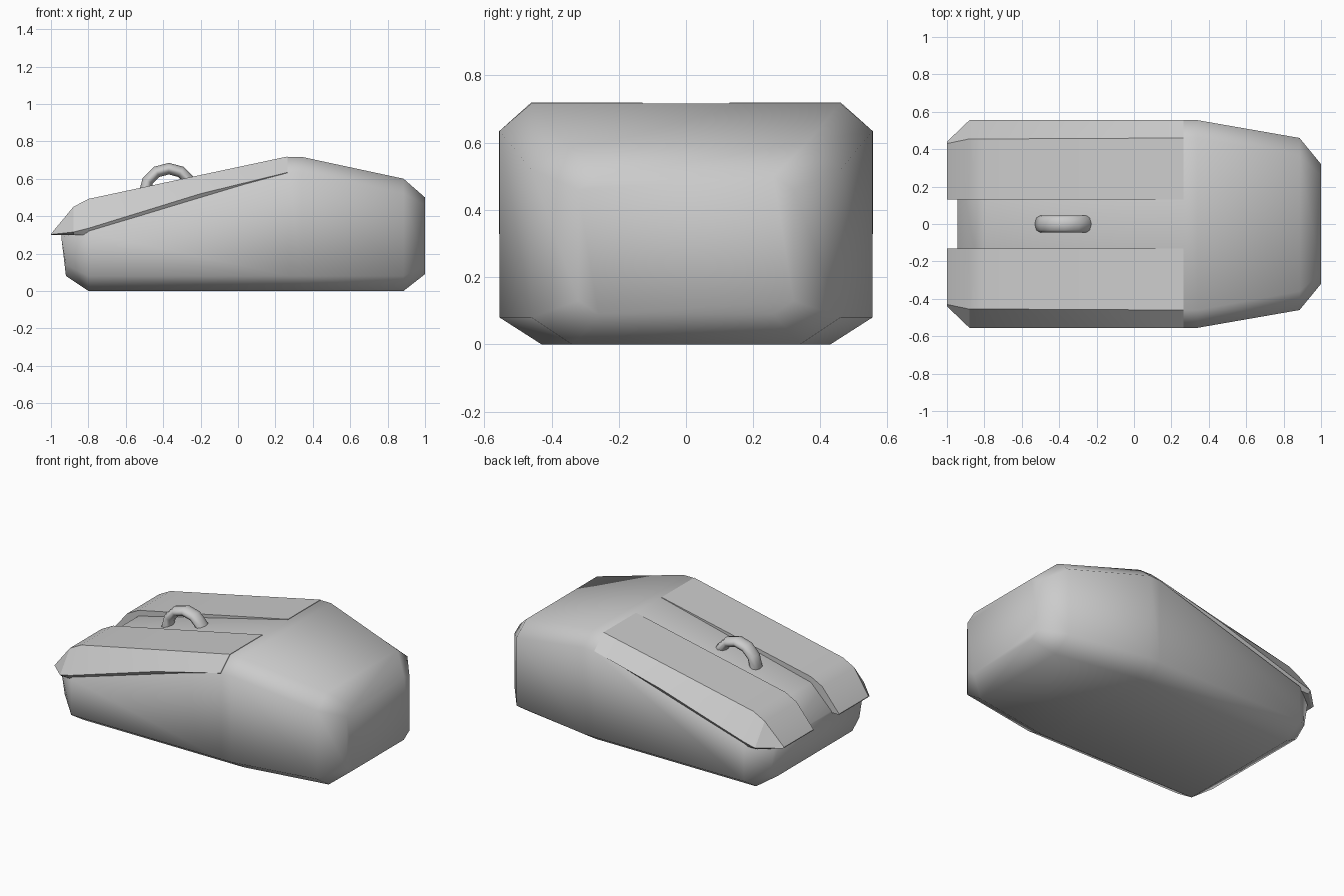
import bpy, bmesh, math

if "Cube" in bpy.data.objects:
    bpy.data.objects.remove(bpy.data.objects["Cube"])


def loft(name, rings):
    """Skin a list of equal-length point rings and cap both ends."""
    bm = bmesh.new()
    loops = [[bm.verts.new(p) for p in ring] for ring in rings]
    n = len(loops[0])
    for a, b in zip(loops, loops[1:]):
        for i in range(n):
            j = (i + 1) % n
            bm.faces.new((a[i], a[j], b[j], b[i]))
    bm.faces.new(loops[0])
    bm.faces.new(loops[-1])
    bmesh.ops.recalc_face_normals(bm, faces=bm.faces)
    mesh = bpy.data.meshes.new(name)
    bm.to_mesh(mesh)
    bm.free()
    obj = bpy.data.objects.new(name, mesh)
    bpy.context.collection.objects.link(obj)
    return obj


def body_ring(x, x_top, low, side_low, side_high, top):
    """Chamfered rectangle; each corner is (half width, height)."""
    half = [(x, *low), (x, *side_low), (x_top, *side_high), (x_top, *top)]
    return half + [(px, -y, z) for px, y, z in reversed(half)]


# Body shell, from front to back
body = loft("body", [
    body_ring(-0.92, -0.945, (0.38, 0.08), (0.45, 0.14), (0.45, 0.29), (0.38, 0.31)),
    body_ring(-0.80, -0.80, (0.43, 0.0), (0.555, 0.08), (0.555, 0.31), (0.43, 0.455)),
    body_ring(0.27, 0.27, (0.43, 0.0), (0.555, 0.08), (0.555, 0.63), (0.46, 0.717)),
    body_ring(0.34, 0.34, (0.43, 0.0), (0.555, 0.08), (0.555, 0.635), (0.46, 0.717)),
    body_ring(0.885, 0.885, (0.34, 0.0), (0.46, 0.08), (0.46, 0.52), (0.36, 0.60)),
    body_ring(1.0, 1.0, (0.26, 0.09), (0.32, 0.13), (0.32, 0.46), (0.26, 0.50)),
])
body.data.shade_smooth()

# Pair of click buttons: x, top height, outer side height, underside, top width, side width
stations = [
    (-1.0, 0.305, 0.302, 0.30, 0.43, 0.44),
    (-0.88, 0.45, 0.315, 0.30, 0.455, 0.555),
    (-0.80, 0.492, 0.335, 0.30, 0.455, 0.556),
    (-0.20, 0.62, 0.52, 0.48, 0.457, 0.556),
    (0.265, 0.719, 0.634, 0.62, 0.461, 0.556),
]
for side, label in ((1, "left"), (-1, "right")):
    button = loft(label + "_button", [
        [(x, side * 0.13, top), (x, side * wt, top), (x, side * ws, zs),
         (x, side * (ws - 0.02), low), (x, side * 0.13, low)]
        for x, top, zs, low, wt, ws in stations])
    bpy.ops.object.select_all(action='DESELECT')
    bpy.context.view_layer.objects.active = button
    button.select_set(True)
    bpy.ops.object.shade_smooth_by_angle(angle=math.radians(25))

# Scroll wheel, half sunk between the buttons
bpy.ops.mesh.primitive_torus_add(major_segments=12, minor_segments=8,
                                 major_radius=0.13, minor_radius=0.031,
                                 location=(-0.37, 0, 0.524),
                                 rotation=(math.pi / 2, 0, 0))
wheel = bpy.context.object
wheel.name = "scroll_wheel"
wheel.scale.z = 1.5
wheel.data.shade_smooth()
